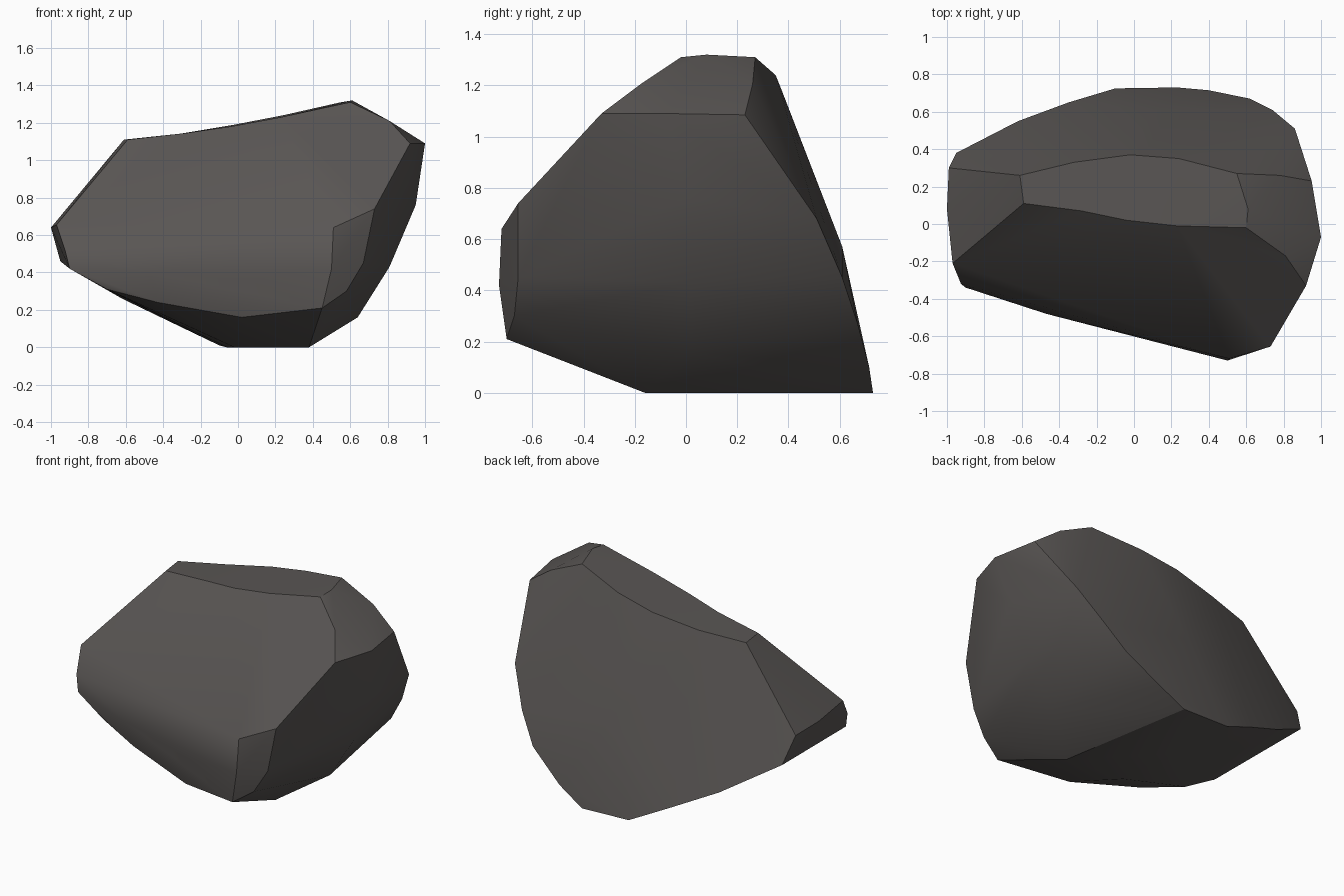
import bpy, bmesh

if "Cube" in bpy.data.objects:
    bpy.data.objects.remove(bpy.data.objects["Cube"])

# Corner loops of each facet of the boulder
crown = [(-.61, .26, 1.11), (-.32, .33, 1.14), (-.02, .37, 1.19), (.24, .35, 1.24),
         (.55, .27, 1.31), (.61, .08, 1.32), (.60, -.02, 1.31), (.23, -.01, 1.23),
         (-.04, .02, 1.18), (-.28, .07, 1.145), (-.59, .11, 1.11)]
right_shoulder = [(.81, -.17, 1.21), (.92, -.33, 1.09), (1.0, -.07, 1.09),
                  (.95, .23, 1.085), (.78, .26, 1.205)]
right_side = [(.73, -.655, .74), (.67, -.655, .45), (.58, -.67, .30), (.45, -.70, .21),
              (.95, 0, .76), (.81, .02, .43), (.64, .02, .16),
              (.86, .51, .68), (.74, .61, .45), (.62, .67, .27)]
back_edge = [(.40, .715, .10), (.23, .73, 0), (-.10, .725, .01), (-.35, .65, .13),
             (-.62, .55, .26), (-.95, .38, .46), (.1, .61, .57)]
left_end = [(-.99, .30, .63), (-1.0, .08, .64), (-.97, -.21, .655),
            (-.925, -.32, .52), (-.90, -.34, .42)]
front_belly = [(.50, -.73, .42), (.51, -.72, .64), (.05, -.61, .36), (-.47, -.48, .40),
               (-.70, -.37, .31), (-.43, -.45, .24), (.02, -.56, .16)]
base = [(.38, -.16, 0), (-.02, -.12, 0), (-.06, .3, 0)]

# Hull the corners; the crown is lifted while hulling so its shallow dip survives
bm = bmesh.new()
settled = []
for loop in (crown, right_shoulder, right_side, back_edge, left_end, front_belly, base):
    for x, y, z in loop:
        lift = .08 * max(0, 1 - (x / .6) ** 2) if loop is crown else 0
        settled.append((bm.verts.new((x, y, z + lift)), z))
bmesh.ops.convex_hull(bm, input=bm.verts[:])
for v, z in settled:
    if v.is_valid:
        v.co.z = z
bmesh.ops.delete(bm, geom=[v for v in bm.verts if not v.link_faces], context='VERTS')
bmesh.ops.recalc_face_normals(bm, faces=bm.faces[:])

mesh = bpy.data.meshes.new("boulder")
bm.to_mesh(mesh)
bm.free()
boulder = bpy.data.objects.new("boulder", mesh)
bpy.context.collection.objects.link(boulder)

# Dark warm stone
stone = bpy.data.materials.new("dark stone")
stone.diffuse_color = (.10, .092, .088, 1)
stone.use_nodes = True
stone.node_tree.nodes["Principled BSDF"].inputs["Base Color"].default_value = stone.diffuse_color
mesh.materials.append(stone)

# Soft faces with crisp facet edges
bpy.context.view_layer.objects.active = boulder
boulder.select_set(True)
bpy.ops.object.shade_smooth_by_angle(angle=.5)
